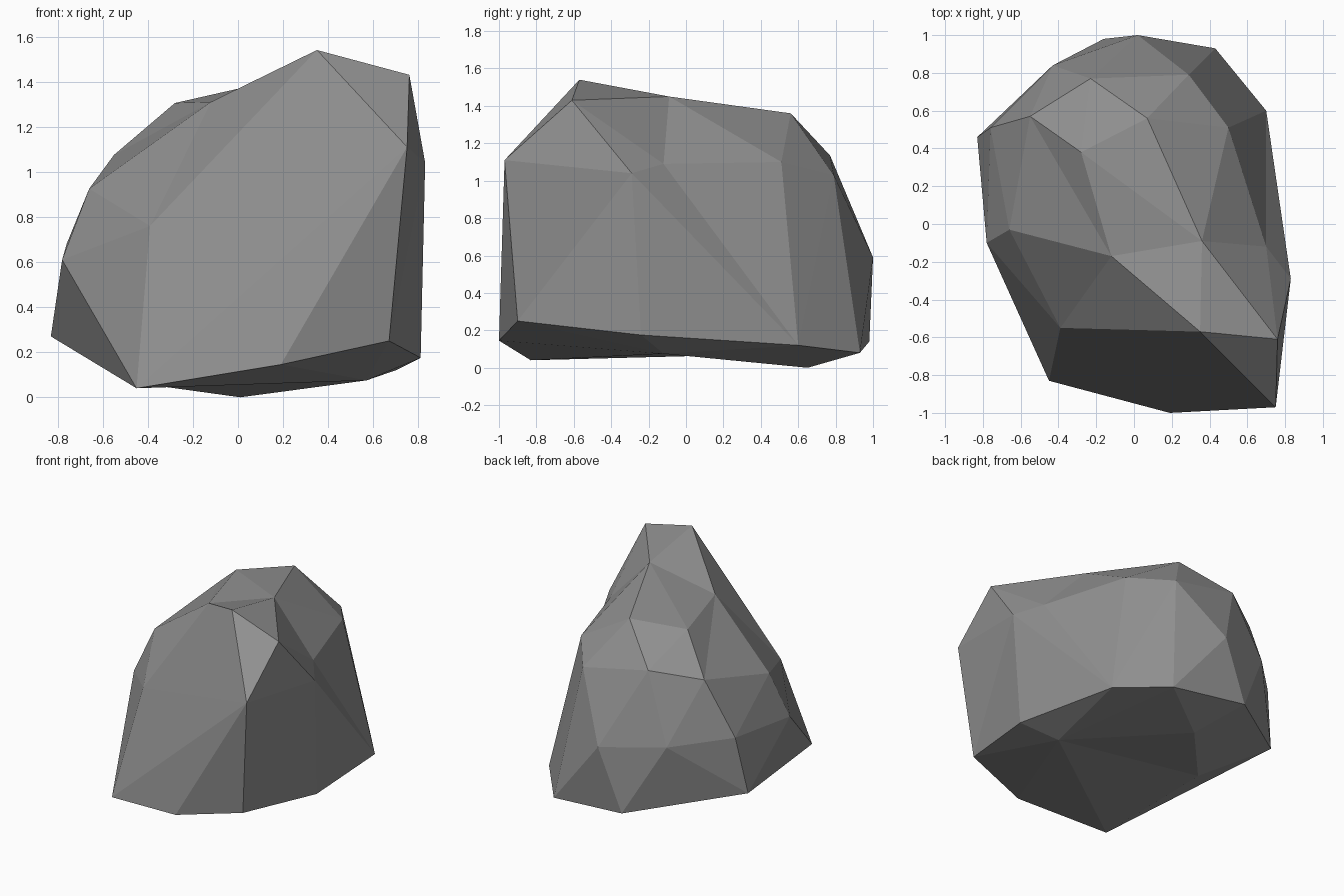
import bpy, bmesh
from mathutils import Vector

if "Cube" in bpy.data.objects:
    bpy.data.objects.remove(bpy.data.objects["Cube"])

# Corner points of the boulder, grouped by region
base = [(-.45, -.83, .04), (.19, -1, .145), (.67, -.90, .25), (.81, -.24, .175),
        (.70, .60, .12), (.43, .93, .08), (-.16, .98, .14), (-.83, .46, .27),
        (.01, .65, 0)]
middle = [(.75, -.97, 1.11), (.50, .51, 1.10), (.29, .79, 1.03), (.02, 1, .59),
          (-.43, .84, .645), (-.76, .51, .68), (-.78, -.10, .61), (-.66, -.03, .925)]
crown = [(.35, -.57, 1.54), (.76, -.61, 1.43), (.07, .56, 1.36),
         (-.23, .77, 1.135), (-.55, .57, 1.075), (-.28, .38, 1.305)]
# Shallow dents: corner point, and how far it is pulled in from the convex shell
dents = [((-.39, -.55, .76), (0, -.08, 0)), ((.83, -.29, 1.04), (.07, 0, 0)),
         ((.70, -.12, 1.09), (.17, 0, .03)), ((.36, -.09, 1.45), (.03, 0, .15)),
         ((-.12, -.17, 1.31), (-.05, -.03, .12)), ((.57, -.12, .075), (0, 0, -.15)),
         ((-.46, .13, .065), (0, 0, -.15))]

# Wrap the points in a faceted shell, then pull the dents in
bm = bmesh.new()
for p in base + middle + crown:
    bm.verts.new(p)
pulled = [(bm.verts.new(Vector(p) + Vector(d)), p) for p, d in dents]
bmesh.ops.convex_hull(bm, input=bm.verts[:])
for v, p in pulled:
    v.co = p
bmesh.ops.delete(bm, geom=[v for v in bm.verts if not v.link_faces], context='VERTS')
bmesh.ops.recalc_face_normals(bm, faces=bm.faces[:])

mesh = bpy.data.meshes.new("boulder")
bm.to_mesh(mesh)
bm.free()

# One flat stone colour
stone = bpy.data.materials.new("grey stone")
stone.diffuse_color = (.28, .28, .28, 1)
stone.use_nodes = True
stone.node_tree.nodes["Principled BSDF"].inputs["Base Color"].default_value = stone.diffuse_color
mesh.materials.append(stone)

boulder = bpy.data.objects.new("boulder", mesh)
bpy.context.collection.objects.link(boulder)
